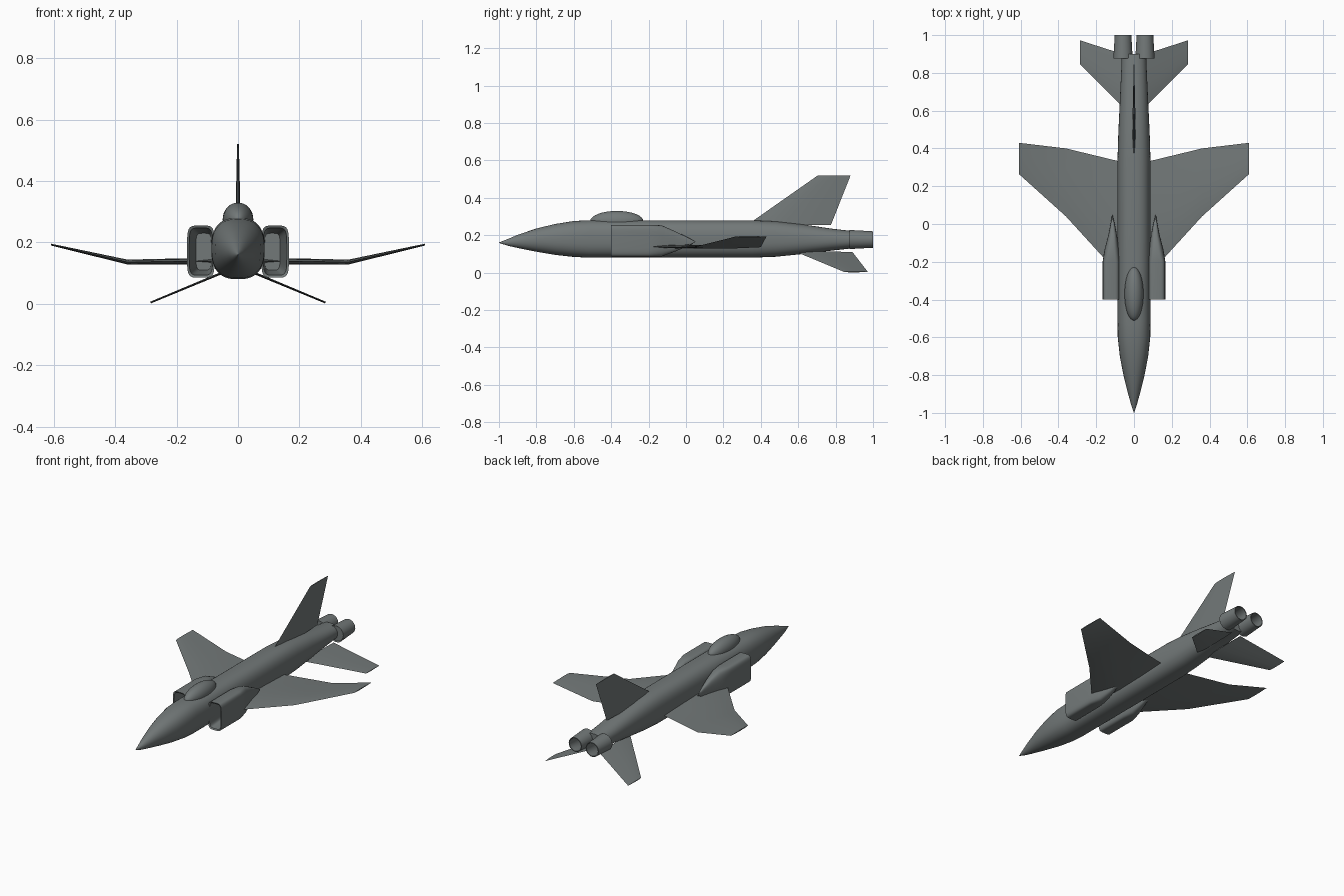
import bpy, bmesh, math
from mathutils import Vector

if "Cube" in bpy.data.objects:
    bpy.data.objects.remove(bpy.data.objects["Cube"])

grey = bpy.data.materials.new("airframe grey")
GREY = (0.17, 0.19, 0.19, 1)
grey.diffuse_color = GREY
grey.use_nodes = True
grey.node_tree.nodes["Principled BSDF"].inputs["Base Color"].default_value = GREY


def finish(obj, mirror=False, angle=35):
    obj.data.materials.append(grey)
    if mirror:
        obj.modifiers.new("Mirror", 'MIRROR').use_axis = (True, False, False)
    bpy.ops.object.select_all(action='DESELECT')
    obj.select_set(True)
    bpy.context.view_layer.objects.active = obj
    bpy.ops.object.shade_smooth_by_angle(angle=math.radians(angle))
    return obj


def loft(name, rings, mirror=False, closed_loop=False, angle=35):
    """Skin a list of equal-length rings; cap the ends or join last to first."""
    bm = bmesh.new()
    loops = [[bm.verts.new(p) for p in ring] for ring in rings]
    n = len(loops[0])
    pairs = list(zip(loops, loops[1:]))
    if closed_loop:
        pairs.append((loops[-1], loops[0]))
    else:
        bm.faces.new(loops[0])
        bm.faces.new(loops[-1])
    for a, b in pairs:
        for i in range(n):
            j = (i + 1) % n
            bm.faces.new((a[i], a[j], b[j], b[i]))
    bmesh.ops.recalc_face_normals(bm, faces=bm.faces)
    mesh = bpy.data.meshes.new(name)
    bm.to_mesh(mesh)
    bm.free()
    obj = bpy.data.objects.new(name, mesh)
    bpy.context.collection.objects.link(obj)
    return finish(obj, mirror, angle)


def oval(x, y, z, rx, rz, power=2.0, n=40):
    """Superellipse ring across the y axis."""
    ring = []
    for i in range(n):
        t = 2 * math.pi * i / n
        c, s = math.cos(t), math.sin(t)
        ring.append((x + rx * math.copysign(abs(c) ** (2 / power), c), y,
                     z + rz * math.copysign(abs(s) ** (2 / power), s)))
    return ring


def blade(name, sections, normal, mirror=False):
    """Thin lens-shaped surface through (leading, trailing, half thickness)."""
    rings = []
    up = Vector(normal).normalized()
    chord = ((0.15, 0.7), (0.4, 1), (0.7, 0.65))
    for lead, trail, thick in sections:
        a, b = Vector(lead), Vector(trail)
        top = [a.lerp(b, t) + up * thick * h for t, h in chord]
        low = [a.lerp(b, t) - up * thick * h for t, h in reversed(chord)]
        rings.append([a] + top + [b] + low)
    return loft(name, rings, mirror, angle=20)


# Fuselage: y, half width, bottom, top, squareness
body = [(-1, 0.001, 0.159, 0.161, 2), (-0.95, 0.017, 0.143, 0.181, 2),
        (-0.9, 0.031, 0.132, 0.202, 2), (-0.8, 0.056, 0.112, 0.236, 2.1),
        (-0.7, 0.075, 0.095, 0.26, 2.3), (-0.6, 0.086, 0.084, 0.276, 2.5),
        (-0.52, 0.087, 0.08, 0.28, 2.6), (0.35, 0.087, 0.08, 0.28, 2.6),
        (0.48, 0.083, 0.085, 0.274, 2.5), (0.63, 0.076, 0.1, 0.257, 2.4),
        (0.78, 0.069, 0.118, 0.235, 2.3), (0.9, 0.064, 0.131, 0.221, 2.2)]
loft("fuselage", [oval(0, y, (lo + hi) / 2, w, (hi - lo) / 2, p)
                  for y, w, lo, hi, p in body])

# Canopy
bpy.ops.mesh.primitive_uv_sphere_add(segments=32, ring_count=16, radius=1,
                                     location=(0, -0.37, 0.275))
canopy = bpy.context.object
canopy.name = "canopy"
canopy.scale = (0.05, 0.142, 0.055)
finish(canopy)

# Intakes: hollow duct first, then lip, outer skin and tapering tail
intake = [(-0.2, 0.112, 0.17, 0.025, 0.06), (-0.396, 0.121, 0.17, 0.038, 0.077),
          (-0.4, 0.121, 0.17, 0.045, 0.085), (-0.2, 0.121, 0.17, 0.045, 0.085),
          (-0.13, 0.117, 0.17, 0.038, 0.083), (-0.06, 0.113, 0.167, 0.023, 0.055),
          (0, 0.113, 0.165, 0.011, 0.028), (0.05, 0.115, 0.165, 0.001, 0.002)]
loft("intake", [oval(x, y, z, w, h, 5 if y < -0.15 else 3)
                for y, x, z, w, h in intake], mirror=True)

# Exhaust nozzles: open tubes with an inner wall
nozzle = [(0.875, 0.051), (1, 0.044), (1, 0.039), (0.89, 0.043)]
loft("nozzle", [oval(0.058, y, 0.177, r, r, n=28) for y, r in nozzle],
     mirror=True, closed_loop=True)
loft("nozzle_back_plate", [oval(0.058, y, 0.177, 0.046, 0.046, n=28)
                           for y in (0.88, 0.895)], mirror=True)

# Wings: flat inner panel and upswept outer panel
blade("wing", [((0.05, -0.3, 0.14), (0.05, 0.325, 0.14), 0.011),
               ((0.36, 0.04, 0.136), (0.36, 0.4, 0.136), 0.008),
               ((0.61, 0.265, 0.193), (0.61, 0.43, 0.193), 0.003)],
      (0, 0, 1), mirror=True)

# Drooping tailplanes
blade("tailplane", [((0.03, 0.59, 0.11), (0.03, 0.89, 0.11), 0.004),
                    ((0.285, 0.845, 0.004), (0.285, 0.972, 0.004), 0.003)],
      (0.4, 0, 1), mirror=True)

# Tail fin
blade("tail_fin", [((0, 0.327, 0.255), (0, 0.775, 0.255), 0.009),
                   ((0, 0.705, 0.52), (0, 0.88, 0.52), 0.003)], (1, 0, 0))
